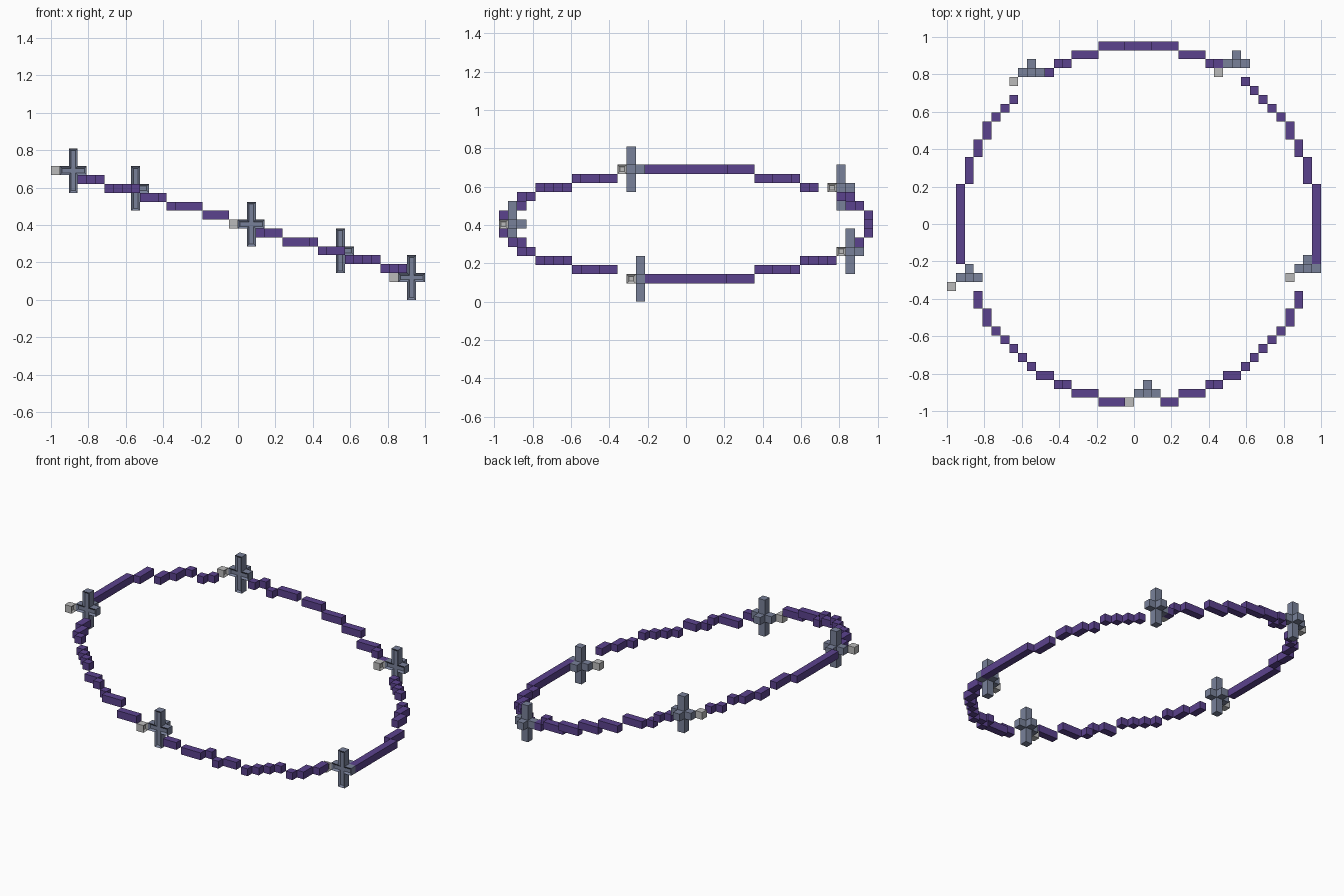
import bpy, bmesh, math
from mathutils import Vector

cube = bpy.data.objects.get("Cube")
if cube:
    bpy.data.objects.remove(cube, do_unlink=True)

U = 2 / 42                                   # edge of one block
ORIGIN = Vector((-1.0, -20.5 * U, 0.0))      # corner of block (0, 0, 0)
RADIUS = 20
CX, CY = 21, 20                              # ring centre in blocks


def material(name, rgb):
    m = bpy.data.materials.new(name)
    m.use_nodes = True
    m.diffuse_color = (*rgb, 1)
    m.node_tree.nodes["Principled BSDF"].inputs["Base Color"].default_value = (*rgb, 1)
    return m


PURPLE = material("purple", (0.105, 0.055, 0.27))
STEEL = material("blue_grey", (0.19, 0.22, 0.32))
PALE = material("pale_grey", (0.50, 0.50, 0.50))


def finish(name, bm, mat):
    bmesh.ops.recalc_face_normals(bm, faces=bm.faces)
    me = bpy.data.meshes.new(name)
    bm.to_mesh(me)
    bm.free()
    me.materials.append(mat)
    ob = bpy.data.objects.new(name, me)
    bpy.context.collection.objects.link(ob)
    return ob


def add_box(bm, low, size):
    """Box given by its low corner and size, both in blocks."""
    low, size = Vector(low), Vector(size)
    verts = bmesh.ops.create_cube(bm, size=1)["verts"]
    for v in verts:
        v.co = ORIGIN + U * (low + size * 0.5 + Vector(a * b for a, b in zip(v.co, size)))
    return verts


def level(i):
    """Height step of the tilted ring at column i."""
    return 8 + round((CX - i) * 3 / 10)


def recess(bm, face, margin, depth):
    n = face.normal.copy()
    bmesh.ops.inset_region(bm, faces=[face], thickness=margin, use_even_offset=True)
    for v in face.verts:
        v.co -= n * depth


# Crosses: name, middle block (column, row), middle of the gap in the ring
CROSSES = [
    ("back_right", (9, 37), (9, 36)),
    ("back_left", (32, 38), (31.5, 37)),
    ("right", (2, 14), (2, 14)),
    ("left", (40, 15), (40, 14)),
    ("front", (22, 1), (22, 0)),
]

# Block circle, with gaps at the crosses
cells = set()
for d in range(-14, 15):
    r = round(math.sqrt(RADIUS ** 2 - d ** 2))
    for s in (-1, 1):
        cells.add((CX + d, CY + s * r))
        cells.add((CX + s * r, CY + d))
for s in (-1, 1):
    for t in (-1, 1):
        cells.add((CX + s * 15, CY + t * 13))
for _, (c, r), (gi, gj) in CROSSES:
    cells = {(i, j) for i, j in cells
             if not (abs(i - gi) <= 1 and abs(j - gj) <= 1) and (i, j) != (c - 2, r - 1)}

# Ring blocks, joined into straight bars along x or y
bm = bmesh.new()
left = set(cells)
while left:
    i, j = min(left)
    best = []
    for di, dj in ((1, 0), (0, 1)):
        run = [(i, j)]
        while True:
            n = (run[-1][0] + di, run[-1][1] + dj)
            if n not in left or level(n[0]) != level(i):
                break
            run.append(n)
        if len(run) > len(best):
            best = run
    left -= set(best)
    ei, ej = best[-1]
    add_box(bm, (i, j, level(i)), (ei - i + 1, ej - j + 1, 1))
finish("ring", bm, PURPLE)

# Upright cross outline (x, z) in blocks from the middle block's centre
PLUS = [(-.5, -2.5), (.5, -2.5), (.5, -.5), (1.5, -.5), (1.5, .5), (.5, .5),
        (.5, 2.5), (-.5, 2.5), (-.5, .5), (-1.5, .5), (-1.5, -.5), (-.5, -.5)]

for name, (c, r), _ in CROSSES:
    k = level(c)
    # Cross with a grooved front face
    bm = bmesh.new()
    front = bm.faces.new([bm.verts.new(ORIGIN + U * Vector((c + .5 + x, r, k + .5 + z)))
                          for x, z in PLUS])
    grown = bmesh.ops.extrude_face_region(bm, geom=[front], use_keep_orig=True)["geom"]
    bmesh.ops.translate(bm, vec=(0, U, 0),
                        verts=[g for g in grown if isinstance(g, bmesh.types.BMVert)])
    bmesh.ops.recalc_face_normals(bm, faces=bm.faces)
    bm.normal_update()
    recess(bm, min(bm.faces, key=lambda f: f.calc_center_median().y), U * .25, U * .2)
    # Stub behind the cross
    add_box(bm, (c, r + 1, k), (1, 1, 1))
    finish(name + "_cross", bm, STEEL)

    # Pale block in front of the side arm, with a small recess
    bm = bmesh.new()
    add_box(bm, (c - 2, r - 1, k), (1, 1, 1))
    bm.normal_update()
    recess(bm, max(bm.faces, key=lambda f: f.calc_center_median().x), U * .25, U * .2)
    finish(name + "_pale_block", bm, PALE)
